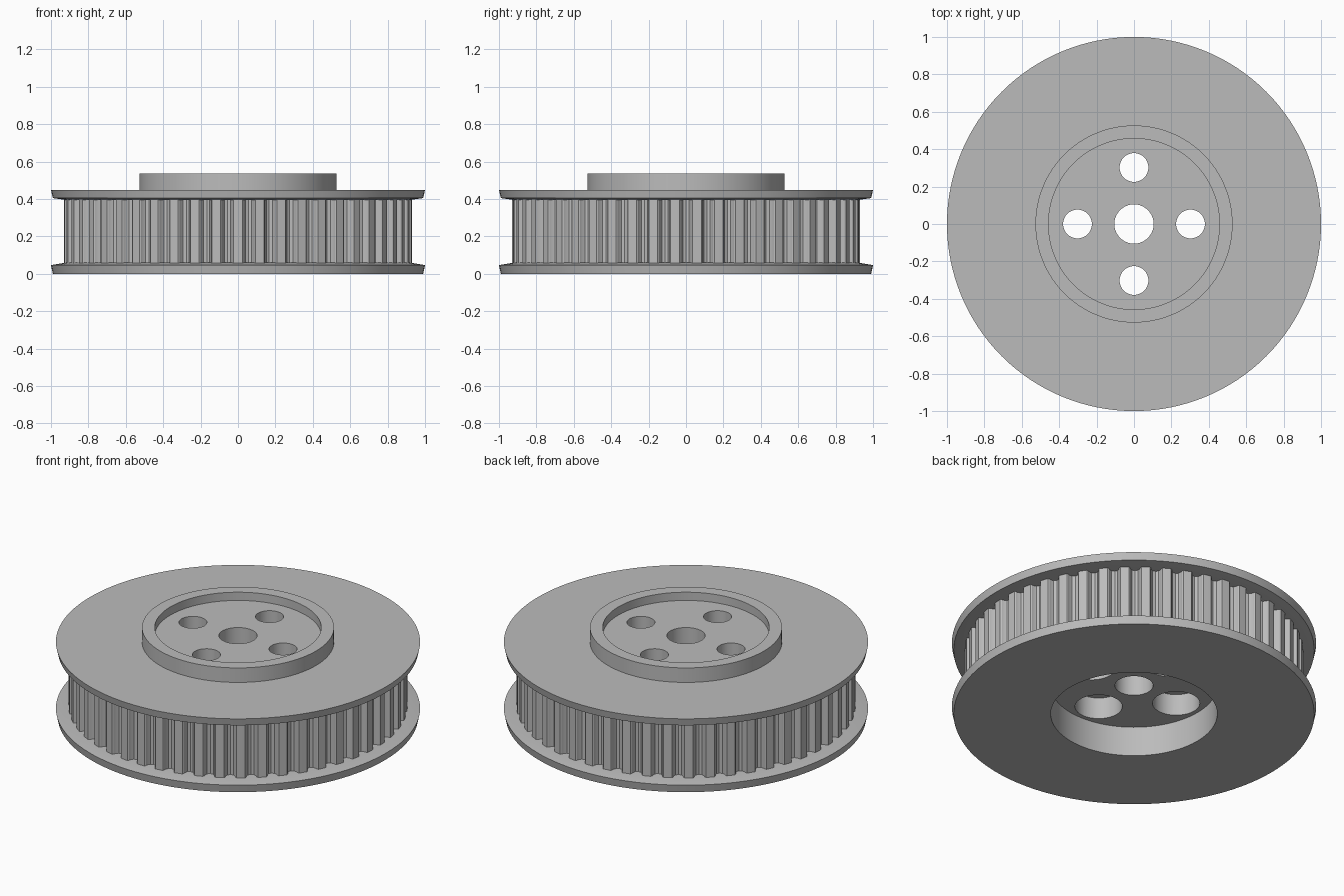
import bpy
import bmesh
from math import sin, cos, pi, radians
from mathutils import Vector

if "Cube" in bpy.data.objects:
    bpy.data.objects.remove(bpy.data.objects["Cube"], do_unlink=True)

GREY = (0.5, 0.5, 0.5, 1)
metal = bpy.data.materials.new("grey metal")
metal.use_nodes = True
metal.diffuse_color = GREY
metal.node_tree.nodes["Principled BSDF"].inputs["Base Color"].default_value = GREY


def add_object(name, bm):
    bmesh.ops.remove_doubles(bm, verts=bm.verts, dist=0.0001)
    bmesh.ops.recalc_face_normals(bm, faces=bm.faces)
    mesh = bpy.data.meshes.new(name)
    bm.to_mesh(mesh)
    bm.free()
    mesh.materials.append(metal)
    obj = bpy.data.objects.new(name, mesh)
    bpy.context.collection.objects.link(obj)
    return obj


def lathe(name, profile, steps, closed=True):
    """Turn a (radius, height) profile around the z axis."""
    bm = bmesh.new()
    verts = [bm.verts.new((r, 0, z)) for r, z in profile]
    pairs = list(zip(verts, verts[1:]))
    if closed:
        pairs.append((verts[-1], verts[0]))
    edges = [bm.edges.new(p) for p in pairs]
    bmesh.ops.spin(bm, geom=verts + edges, cent=(0, 0, 0), axis=(0, 0, 1),
                   angle=2 * pi, steps=steps, use_merge=True)
    return add_object(name, bm)


def select_only(obj):
    bpy.ops.object.select_all(action="DESELECT")
    obj.select_set(True)
    bpy.context.view_layer.objects.active = obj


# Wheel body: recessed web, two flanges with sloped inner faces, raised hub ring
BORE, RECESS, HUB, CORE = 0.105, 0.457, 0.527, 0.85
WEB_LOW, WEB_TOP = 0.18, 0.487
body = lathe("pulley_body", [
    (BORE, WEB_LOW), (RECESS, WEB_LOW), (RECESS, 0),
    (0.99, 0), (1.0, 0.047), (0.92, 0.06), (CORE, 0.06),
    (CORE, 0.395), (0.92, 0.395), (0.99, 0.405), (1.0, 0.449),
    (HUB, 0.449), (HUB, 0.537), (RECESS, 0.537),
    (RECESS, WEB_TOP), (BORE, WEB_TOP)], 128)

# Four bolt holes, counterbored from below
for i in range(4):
    cutter = lathe("bolt_hole_cutter", [
        (0, 0.1), (0.13, 0.1), (0.13, 0.31), (0.077, 0.31),
        (0.077, 0.6), (0, 0.6)], 48, closed=False)
    cutter.hide_render = True
    cutter.location = (0.302 * cos(i * pi / 2), 0.302 * sin(i * pi / 2), 0)
    mod = body.modifiers.new("bolt_hole", "BOOLEAN")
    mod.operation = "DIFFERENCE"
    mod.solver = "EXACT"
    mod.object = cutter
    select_only(body)
    bpy.ops.object.modifier_apply(modifier=mod.name)
    bpy.data.objects.remove(cutter, do_unlink=True)

# Toothed rim: rounded grooves repeated around the belt track
TEETH, TIP, DEPTH = 50, 0.93, 0.04
groove = [(-0.30, 0), (-0.25, 0.15), (-0.22, 0.5), (-0.15, 0.85), (0, 1),
          (0.15, 0.85), (0.22, 0.5), (0.25, 0.15), (0.30, 0), (0.5, 0)]
bm = bmesh.new()
outer, inner = [], []
for t in range(TEETH):
    for offset, depth in groove:
        a = (t + offset) * 2 * pi / TEETH
        ray = Vector((cos(a), sin(a), 0))
        base = Vector((0, 0, 0.052))
        outer.append(bm.verts.new(ray * (TIP - DEPTH * depth) + base))
        inner.append(bm.verts.new(ray * (CORE - 0.01) + base))
faces = []
for i in range(len(outer)):
    faces.append(bm.faces.new((inner[i - 1], outer[i - 1], outer[i], inner[i])))
grown = bmesh.ops.extrude_face_region(bm, geom=faces, use_keep_orig=True)
bmesh.ops.translate(bm, vec=(0, 0, 0.35),
                    verts=[g for g in grown["geom"] if isinstance(g, bmesh.types.BMVert)])
rim = add_object("toothed_rim", bm)

for obj in (body, rim):
    select_only(obj)
    bpy.ops.object.shade_smooth_by_angle(angle=radians(30))
